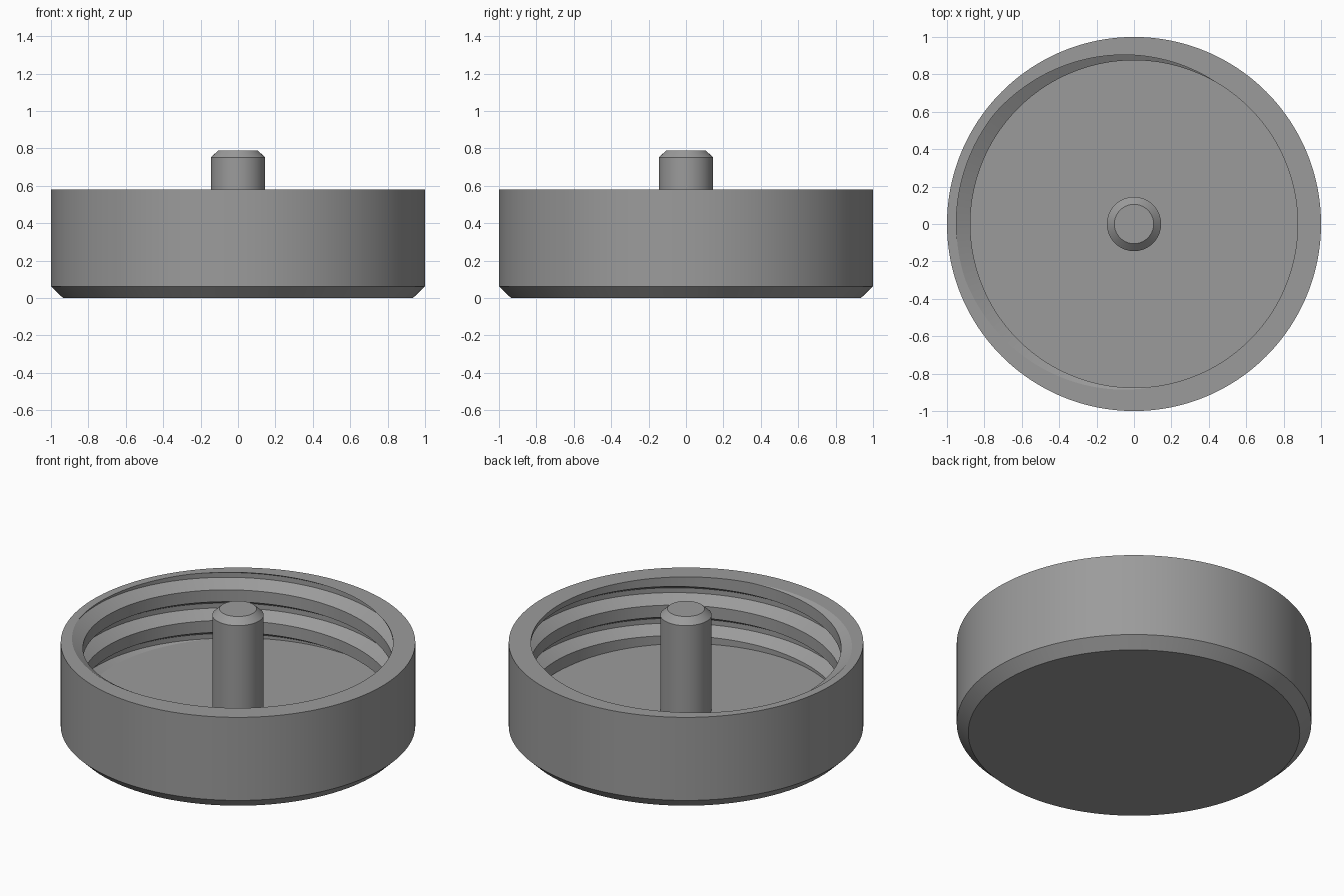
import bpy, bmesh, math

if "Cube" in bpy.data.objects:
    bpy.data.objects.remove(bpy.data.objects["Cube"])

SIDES = 192
TOP, FLOOR = 0.58, 0.165
MINOR, MAJOR = 0.875, 0.95            # thread crest and root radii
PITCH, FLANK, ROOT = 0.19, 0.043, 0.03
START = math.radians(60)              # where the groove begins to break the rim

grey = bpy.data.materials.new("mid grey")
grey.diffuse_color = (0.33, 0.33, 0.33, 1)
grey.use_nodes = True
grey.node_tree.nodes["Principled BSDF"].inputs["Base Color"].default_value = grey.diffuse_color


def finish(name, bm, weld=1e-5):
    bmesh.ops.remove_doubles(bm, verts=bm.verts[:], dist=weld)
    bmesh.ops.dissolve_degenerate(bm, edges=bm.edges[:], dist=1e-6)
    bmesh.ops.recalc_face_normals(bm, faces=bm.faces[:])
    mesh = bpy.data.meshes.new(name)
    bm.to_mesh(mesh)
    bm.free()
    mesh.materials.append(grey)
    ob = bpy.data.objects.new(name, mesh)
    bpy.context.collection.objects.link(ob)
    bpy.ops.object.select_all(action='DESELECT')
    ob.select_set(True)
    bpy.context.view_layer.objects.active = ob
    bpy.ops.object.shade_smooth_by_angle(angle=math.radians(25))
    return ob


def skin(bm, columns):
    """Join neighbouring columns of points with quads."""
    cols = [[bm.verts.new(p) for p in c] for c in columns]
    for a, b in zip(cols, cols[1:]):
        for j in range(len(a) - 1):
            bm.faces.new((a[j], b[j], b[j + 1], a[j + 1]))
    return cols


def ring_point(r, z, a):
    return (r * math.cos(a), r * math.sin(a), z)


def thread_radius(z, lip):
    """Inner wall radius at height z, where lip is a groove's upper edge."""
    d = (lip - z) % PITCH
    if d < FLANK:
        t = d / FLANK
    elif d < FLANK + ROOT:
        t = 1
    else:
        t = max(0, 1 - (d - FLANK - ROOT) / FLANK)
    return MINOR + (MAJOR - MINOR) * t


# Cap: chamfered outside, flat rim, right-hand internal thread, flat floor
KNOTS = (0, FLANK, FLANK + ROOT, 2 * FLANK + ROOT)
columns = []
for i in range(SIDES + 1):
    a = 2 * math.pi * i / SIDES
    lip = TOP + PITCH * (a - START) / (2 * math.pi)
    col = [(0, 0, 0), ring_point(0.935, 0, a), ring_point(1, 0.063, a),
           ring_point(1, TOP, a)]
    for turn in range(-2, 5):
        for k in KNOTS:
            z = min(TOP, max(FLOOR, lip - turn * PITCH - k))
            col.append(ring_point(thread_radius(z, lip), z, a))
    col += [ring_point(0.13, FLOOR, a), (0, 0, FLOOR)]
    columns.append(col)
bm = bmesh.new()
skin(bm, columns)
finish("threaded_cap", bm)

# Centre pin with chamfered tip
profile = [(0, FLOOR - 0.02), (0.145, FLOOR - 0.02), (0.145, 0.752),
           (0.105, 0.79), (0, 0.79)]
bm = bmesh.new()
skin(bm, [[ring_point(r, z, 2 * math.pi * i / 64) for r, z in profile]
          for i in range(65)])
finish("centre_pin", bm)
